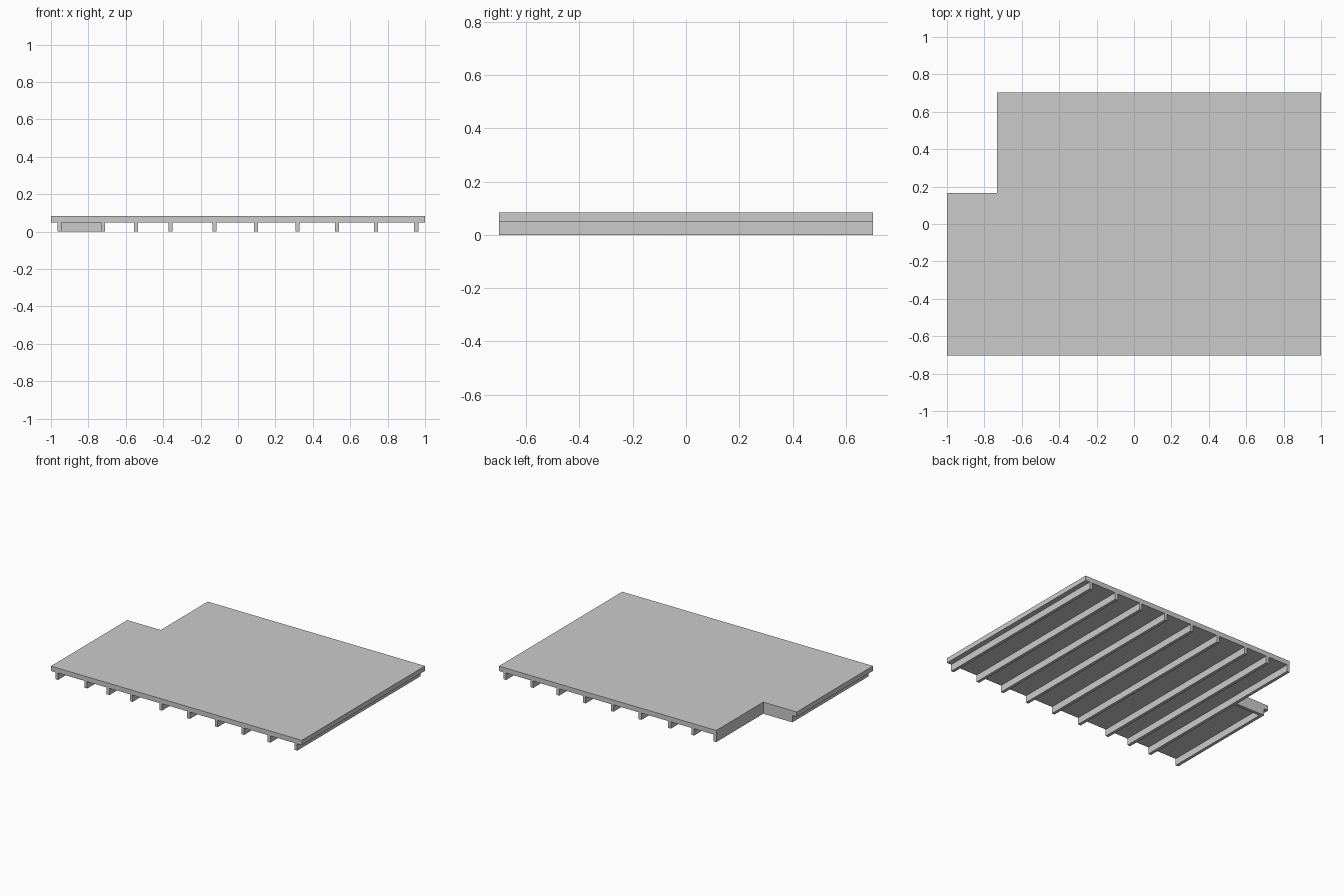
import bpy, bmesh

if "Cube" in bpy.data.objects:
    bpy.data.objects.remove(bpy.data.objects["Cube"])

Y = 0.702            # half depth of the deck
NX, NY = -0.733, 0.167   # inner corner of the notch
Z0, Z1 = 0.049, 0.084    # slab underside and top
W = 0.022            # joist thickness


def prism(name, outline, z0, z1):
    """Extrude a flat outline from z0 up to z1."""
    bm = bmesh.new()
    face = bm.faces.new([bm.verts.new((x, y, z0)) for x, y in outline])
    ext = bmesh.ops.extrude_face_region(bm, geom=[face])
    top = [v for v in ext["geom"] if isinstance(v, bmesh.types.BMVert)]
    bmesh.ops.translate(bm, verts=top, vec=(0, 0, z1 - z0))
    bmesh.ops.recalc_face_normals(bm, faces=bm.faces)
    mesh = bpy.data.meshes.new(name)
    bm.to_mesh(mesh)
    bm.free()
    obj = bpy.data.objects.new(name, mesh)
    bpy.context.collection.objects.link(obj)
    return obj


def beam(name, x0, x1, y0, y1):
    return prism(name, [(x0, y0), (x1, y0), (x1, y1), (x0, y1)], 0, Z0)


# Floor slab with a notched back left corner
prism("floor_slab", [(-1, -Y), (1, -Y), (1, Y), (NX, Y), (NX, NY), (-1, NY)], Z0, Z1)

# Short joist beside the notch
beam("short_joist", -0.965, -0.943, -Y, NY)

# Full-length joists, the first flush with the notch side
for i, x in enumerate([NX + W / 2, -0.545, -0.36, -0.125, 0.097, 0.319, 0.53, 0.738, 0.953]):
    beam(f"joist_{i + 1}", x - W / 2, x + W / 2, -Y, Y)

# Header closing the joist bay at the notch
beam("notch_header", -0.943, NX, NY - W, NY)
